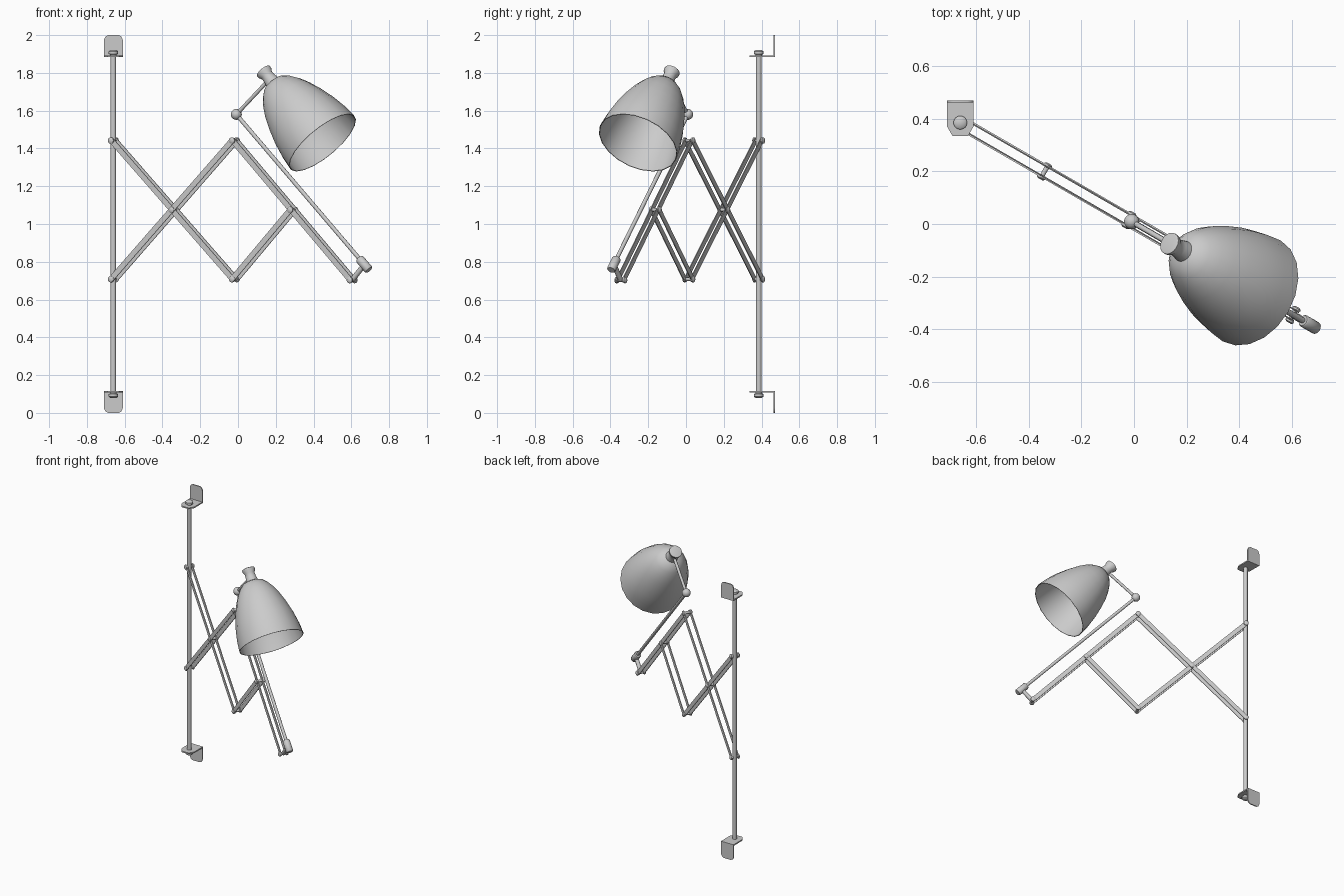
import bpy, bmesh, math
from mathutils import Vector, Matrix

if "Cube" in bpy.data.objects:
    bpy.data.objects.remove(bpy.data.objects["Cube"])

D = Vector((0.866, -0.5, 0))      # direction the arm swings out
N = Vector((0.5, 0.866, 0))       # sideways to the arm
Z = Vector((0, 0, 1))
POLE = Vector((-0.66, 0.385, 0))


def P(u, z, n=0):
    return POLE + D * u + N * n + Z * z


def finish(name, bm, smooth=True):
    bmesh.ops.recalc_face_normals(bm, faces=bm.faces)
    me = bpy.data.meshes.new(name)
    bm.to_mesh(me)
    bm.free()
    ob = bpy.data.objects.new(name, me)
    bpy.context.collection.objects.link(ob)
    if smooth:
        bpy.ops.object.select_all(action='DESELECT')
        ob.select_set(True)
        bpy.context.view_layer.objects.active = ob
        bpy.ops.object.shade_smooth_by_angle(angle=math.radians(40))
    return ob


def lathe(name, origin, axis, profile, sides=16):
    """Revolve (radius, distance) pairs about an axis."""
    bm = bmesh.new()
    m = Matrix.Translation(origin) @ axis.to_track_quat('Z', 'Y').to_matrix().to_4x4()
    vs = [bm.verts.new(m @ Vector((r, 0, t))) for r, t in profile]
    es = [bm.edges.new(p) for p in zip(vs, vs[1:])]
    bmesh.ops.spin(bm, geom=vs + es, cent=origin, axis=axis.normalized(),
                   angle=math.tau, steps=sides, use_duplicate=False)
    bmesh.ops.remove_doubles(bm, verts=bm.verts, dist=1e-5)
    return finish(name, bm)


def rod(name, a, b, r, sides=12):
    length = (b - a).length
    return lathe(name, a, b - a, [(0, 0), (r, 0), (r, length), (0, length)], sides)


def prism(name, outline, offset):
    """Extrude a flat outline by an offset vector."""
    bm = bmesh.new()
    f = bm.faces.new([bm.verts.new(p) for p in outline])
    top = bmesh.ops.extrude_face_region(bm, geom=[f])['geom']
    bmesh.ops.translate(bm, vec=offset, verts=[v for v in top if isinstance(v, bmesh.types.BMVert)])
    return finish(name, bm)


def arm(name, a, b, n):
    """A pair of thin round-ended strips, side by side."""
    (u0, z0), (u1, z1) = a, b
    ang = math.atan2(z1 - z0, u1 - u0)
    w, th = 0.015, 0.005
    for side in (-1, 1):
        pts = []
        for (u, z), start in ((b, ang - math.pi / 2), (a, ang + math.pi / 2)):
            for k in range(5):
                t = start + k * math.pi / 4
                pts.append(P(u + w * math.cos(t), z + w * math.sin(t), side * n - th / 2))
        prism(name, pts, N * th)


# Wall pole
rod("pole", P(0, 0.1), P(0, 1.9), 0.015)

# Wall brackets and pole caps, mirrored about mid height
for name, s in (("upper", 1), ("lower", -1)):
    x, y = POLE.x, POLE.y

    def h(dz):
        return 1 + s * dz
    shelf = [(-.05, .085), (.05, .085), (.05, -.015), (.03, -.05), (-.03, -.05), (-.05, -.015)]
    prism(name + "_bracket_shelf", [Vector((x + a, y + b, h(.884))) for a, b in shelf],
          Vector((0, 0, s * .009)))
    back = [(-.05, .884), (.05, .884), (.05, .975), (.042, .993), (.028, 1), (-.028, 1), (-.042, .993), (-.05, .975)]
    prism(name + "_bracket_back", [Vector((x + a, y + .077, h(b))) for a, b in back],
          Vector((0, .008, 0)))
    lathe(name + "_pole_cap", Vector((x, y, h(.885))), Z * s,
          [(0, 0), (.018, 0), (.018, .012), (.026, .016), (.026, .028), (.018, .035), (0, .036)])

# Scissor arms
TOP, BOT, MIDZ = 1.442, 0.708, 1.075
arm("falling_arm", (0, TOP), (.74, BOT), .019)
arm("rising_arm", (0, BOT), (.74, TOP), .024)
arm("long_arm", (.74, TOP), (1.46, BOT - .005), .019)
arm("short_arm", (.74, BOT), (1.095, MIDZ), .024)

# Pivot pins
for u, z in ((0, TOP), (0, BOT), (.37, MIDZ), (.74, TOP), (.74, BOT), (1.095, MIDZ), (1.46, BOT - .005)):
    lathe("pivot_pin", P(u, z, -.034), N,
          [(0, 0), (.01, 0), (.017, .005), (.017, .012), (.009, .012), (.009, .056),
           (.017, .056), (.017, .063), (.01, .068), (0, .068)])

# Boom: link, socket, rod, ball
base, ball = P(1.535, .785), P(.752, 1.58)
down = (base - ball).normalized()
rod("boom_link", P(1.46, BOT - .005), base, .014)
lathe("boom_socket", base - down * .045, down,
      [(0, 0), (.02, 0), (.024, .005), (.024, .08), (.02, .085), (0, .085)])
rod("boom_rod", base, ball, .011)
bm = bmesh.new()
bmesh.ops.create_uvsphere(bm, u_segments=16, v_segments=10, radius=.029,
                          matrix=Matrix.Translation(ball))
finish("boom_ball", bm)

# Lamp head
axis = D * .69 - Z * .724
head = P(.915, 1.812)
rod("head_rod", ball, head + axis * .06, .01)
lathe("lamp_neck", head, axis,
      [(0, .006), (.036, 0), (.043, .003), (.043, .016), (.033, .035), (.035, .06), (.043, .1)], 20)
lathe("lamp_shade", head, axis,
      [(.04, .09), (.068, .1), (.098, .13), (.125, .17), (.15, .22), (.176, .29),
       (.199, .37), (.214, .45), (.221, .527), (.217, .527), (.209, .45), (.194, .37),
       (.171, .29), (.145, .22), (.119, .17), (.092, .134), (.06, .106), (0, .1)], 20)
